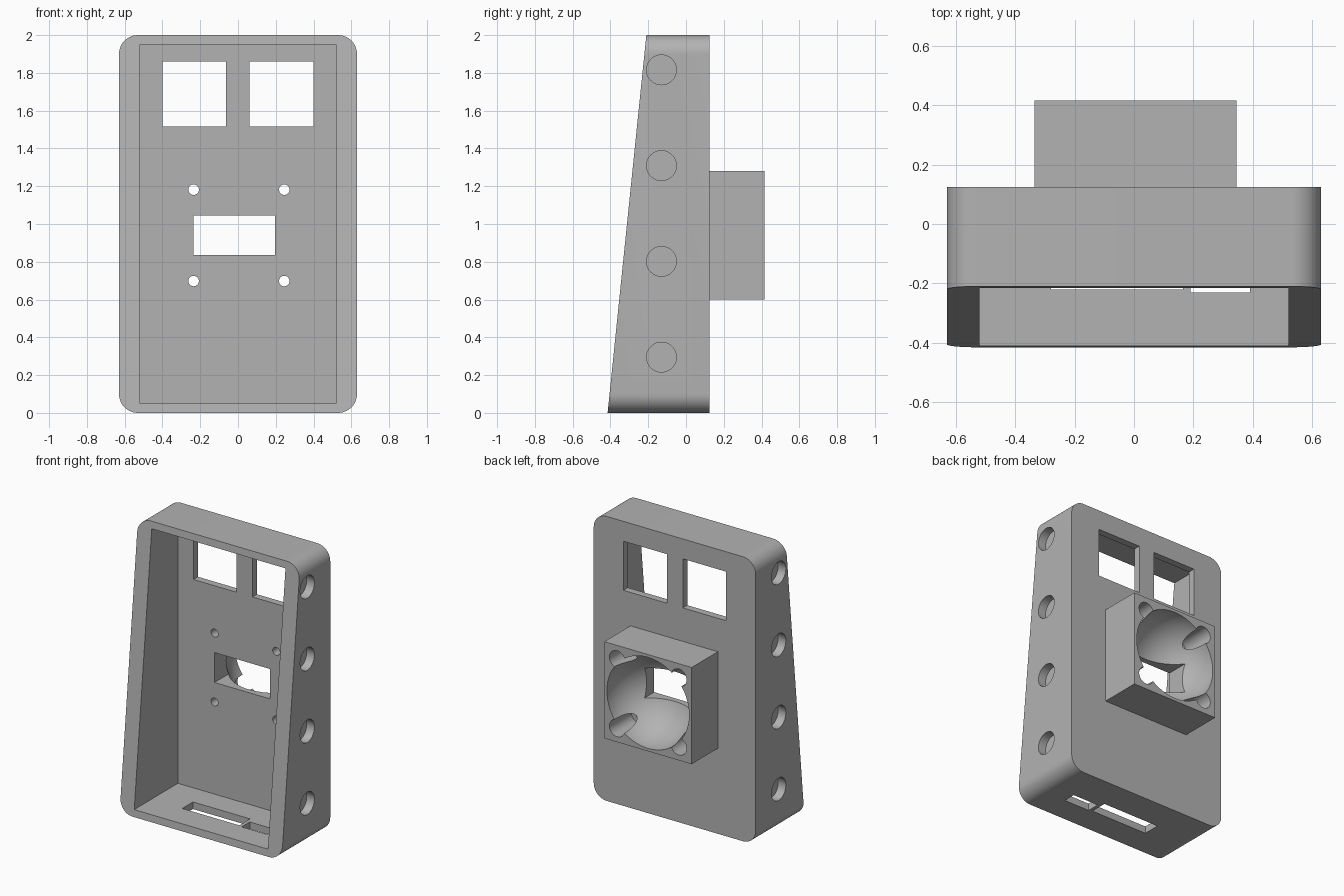
import bpy, bmesh, math
from mathutils import Matrix, Vector

old = bpy.data.objects.get("Cube")
if old:
    bpy.data.objects.remove(old, do_unlink=True)

grey = bpy.data.materials.new("plain grey")
grey.use_nodes = True
grey.diffuse_color = (0.45, 0.45, 0.45, 1)
grey.node_tree.nodes["Principled BSDF"].inputs["Base Color"].default_value = grey.diffuse_color


def finish(name, bm):
    bmesh.ops.recalc_face_normals(bm, faces=bm.faces)
    mesh = bpy.data.meshes.new(name)
    bm.to_mesh(mesh)
    bm.free()
    mesh.materials.append(grey)
    ob = bpy.data.objects.new(name, mesh)
    bpy.context.collection.objects.link(ob)
    return ob


def block(name, x, y, z):
    """Box given by its (min, max) on each axis."""
    bm = bmesh.new()
    size = [b - a for a, b in (x, y, z)]
    mid = Vector([(a + b) / 2 for a, b in (x, y, z)])
    bmesh.ops.create_cube(bm, size=1, matrix=Matrix.Translation(mid) @ Matrix.Diagonal((*size, 1)))
    return finish(name, bm)


def rod(name, radius, start, end, sides=48):
    """Cylinder between two points."""
    bm = bmesh.new()
    a, b = Vector(start), Vector(end)
    turn = (b - a).to_track_quat('Z', 'Y').to_matrix().to_4x4()
    bmesh.ops.create_cone(bm, cap_ends=True, segments=sides, radius1=radius, radius2=radius,
                          depth=(b - a).length, matrix=Matrix.Translation((a + b) / 2) @ turn)
    return finish(name, bm)


def combine(target, other, operation):
    """Apply a boolean and discard the helper."""
    other.hide_render = True
    bpy.context.view_layer.objects.active = target
    mod = target.modifiers.new("boolean", 'BOOLEAN')
    mod.operation, mod.solver, mod.object = operation, 'EXACT', other
    bpy.ops.object.modifier_apply(modifier=mod.name)
    bpy.data.objects.remove(other, do_unlink=True)


# Case: rounded outline extruded to the back, with a sloping front
HALF, HEIGHT, ROUND, BACK = 0.63, 2.0, 0.1, 0.125
bm = bmesh.new()
front = []
corners = [(1, 1), (-1, 1), (-1, -1), (1, -1)]
for quarter, (sx, sz) in enumerate(corners):
    for i in range(13):
        a = math.pi / 2 * (quarter + i / 12)
        x = sx * (HALF - ROUND) + ROUND * math.cos(a)
        z = HEIGHT / 2 + sz * (HEIGHT / 2 - ROUND) + ROUND * math.sin(a)
        front.append(bm.verts.new((x, -0.415 + 0.1025 * z, z)))
rear = [bm.verts.new((v.co.x, BACK, v.co.z)) for v in front]
bm.faces.new(front)
bm.faces.new(rear)
for i in range(len(front)):
    j = (i + 1) % len(front)
    bm.faces.new((front[i], front[j], rear[j], rear[i]))
case = finish("case", bm)

# Open interior
INNER = 0.075
combine(case, block("interior", (-0.52, 0.52), (-1, INNER), (0.05, 1.95)), 'DIFFERENCE')

# Square housing on the back
CX, CZ, REAR = 0.005, 0.94, 0.415
combine(case, block("housing", (CX - 0.34, CX + 0.34), (0.1, REAR), (CZ - 0.34, CZ + 0.34)), 'UNION')

# Round bowl in the housing
bm = bmesh.new()
bmesh.ops.create_uvsphere(bm, u_segments=64, v_segments=32, radius=0.32,
                          matrix=Matrix.Translation((CX, REAR + 0.001, CZ)))
combine(case, finish("bowl", bm), 'DIFFERENCE')

# Screw holes with wide recesses from the back
for sx, sz in corners:
    x, z = CX + sx * 0.24, CZ + sz * 0.242
    combine(case, rod("screw_recess", 0.06, (x, 0.17, z), (x, 0.6, z)), 'DIFFERENCE')
    combine(case, rod("screw_hole", 0.028, (x, 0, z), (x, 0.3, z), 24), 'DIFFERENCE')

# Rectangular opening into the bowl, and two upper windows
combine(case, block("bowl_opening", (-0.235, 0.195), (0, 0.6), (0.835, 1.045)), 'DIFFERENCE')
for x in ((-0.4, -0.063), (0.06, 0.4)):
    combine(case, block("window", x, (0, 0.3), (1.515, 1.86)), 'DIFFERENCE')

# Slots in the floor
combine(case, block("long_slot", (-0.28, 0.165), (-0.22, -0.1), (-0.1, 0.1)), 'DIFFERENCE')
combine(case, block("short_slot", (0.19, 0.39), (-0.23, -0.14), (-0.1, 0.1)), 'DIFFERENCE')

# Blind round recesses along both sides
for side in (-1, 1):
    for i in range(4):
        z = 0.295 + i * 0.507
        combine(case, rod("side_recess", 0.079, (side * 0.57, -0.13, z), (side * 0.8, -0.13, z)), 'DIFFERENCE')

# Smooth the curves and keep the edges sharp
bpy.ops.object.select_all(action='DESELECT')
case.select_set(True)
bpy.context.view_layer.objects.active = case
bpy.ops.object.shade_smooth_by_angle(angle=math.radians(30))
